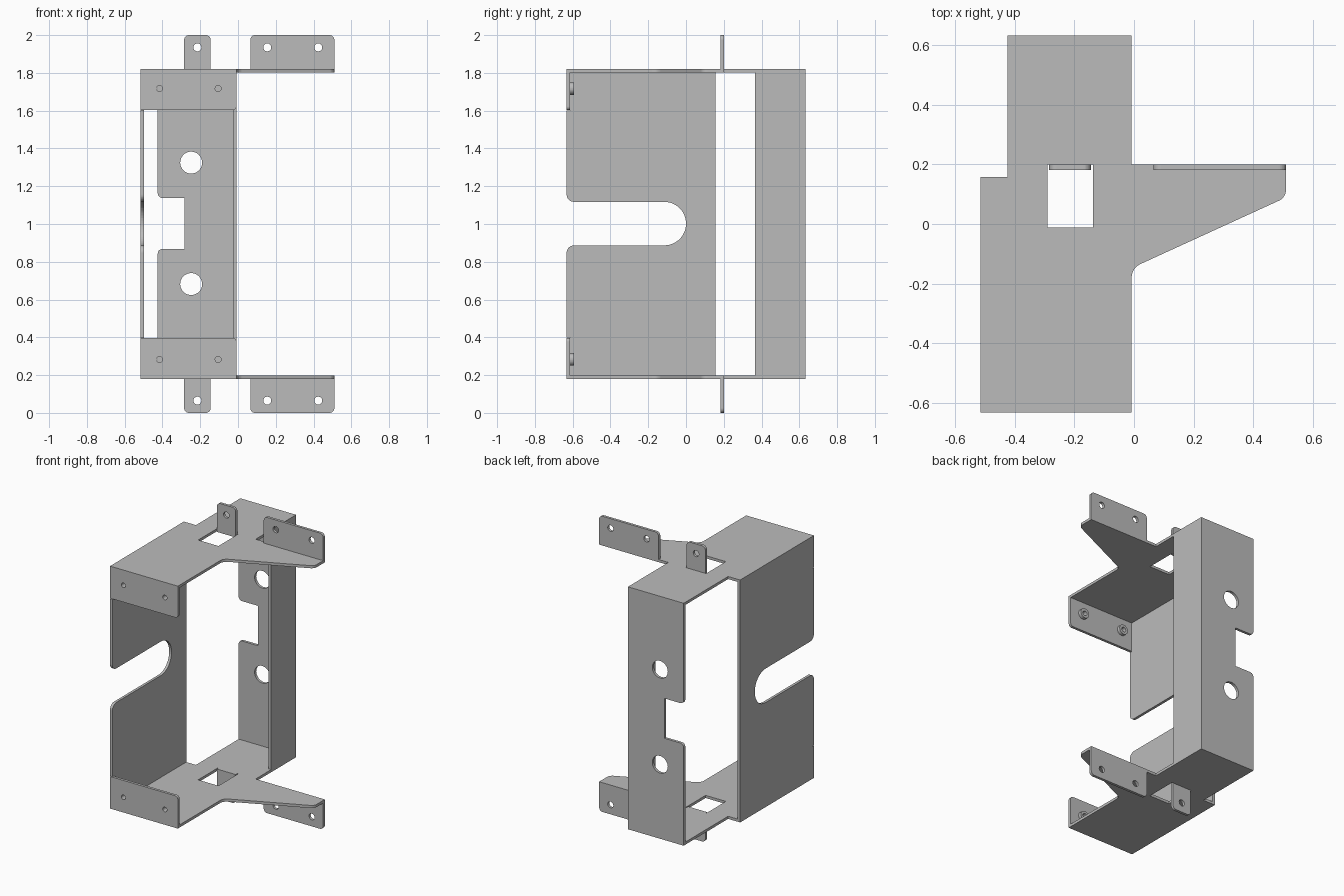
import bpy, bmesh, math
from mathutils import Vector

if "Cube" in bpy.data.objects:
    bpy.data.objects.remove(bpy.data.objects["Cube"])

T = 0.018          # sheet thickness
TOP = 1.82         # outer face of the top plate

steel = bpy.data.materials.new("grey sheet metal")
steel.diffuse_color = (0.5, 0.5, 0.5, 1)
steel.use_nodes = True
steel.node_tree.nodes["Principled BSDF"].inputs["Base Color"].default_value = steel.diffuse_color


def fillet(points, steps=8):
    """Outline points (u, v[, radius]) to a polygon with rounded corners."""
    out, n = [], len(points)
    for i, p in enumerate(points):
        c = Vector(p[:2])
        if len(p) < 3:
            out.append(c)
            continue
        a = (Vector(points[i - 1][:2]) - c).normalized()
        b = (Vector(points[(i + 1) % n][:2]) - c).normalized()
        half = a.angle(b) / 2
        d = p[2] / math.tan(half)
        centre = c + (a + b).normalized() * (p[2] / math.sin(half))
        v0, v1 = c + a * d - centre, c + b * d - centre
        ang = math.atan2(v0.x * v1.y - v0.y * v1.x, v0.dot(v1))
        for k in range(steps + 1):
            t = ang * k / steps
            out.append(centre + Vector((v0.x * math.cos(t) - v0.y * math.sin(t),
                                        v0.x * math.sin(t) + v0.y * math.cos(t))))
    return out


def circle(u, v, r, n=32):
    return [Vector((u + r * math.cos(2 * math.pi * k / n),
                    v + r * math.sin(2 * math.pi * k / n))) for k in range(n)]


def box(u0, u1, v0, v1):
    return [(u0, v0), (u1, v0), (u1, v1), (u0, v1)]


def sheet(name, axis, start, outline, holes=(), depth=T, mirror=False):
    """Flat plate normal to an axis, filling start..start+depth along it."""
    cu = bpy.data.curves.new(name, 'CURVE')
    cu.dimensions, cu.fill_mode, cu.extrude = '2D', 'BOTH', depth / 2
    for loop in [outline, *holes]:
        sp = cu.splines.new('POLY')
        sp.points.add(len(loop) - 1)
        for pt, q in zip(sp.points, loop):
            pt.co = (q[0], q[1], 0, 1)
        sp.use_cyclic_u = True
    tmp = bpy.data.objects.new(name + "_profile", cu)
    bpy.context.collection.objects.link(tmp)
    bpy.context.view_layer.update()
    dg = bpy.context.evaluated_depsgraph_get()
    me = bpy.data.meshes.new_from_object(tmp.evaluated_get(dg))
    bpy.data.objects.remove(tmp)
    bm = bmesh.new()
    bm.from_mesh(me)
    bmesh.ops.remove_doubles(bm, verts=bm.verts, dist=1e-5)
    for v in bm.verts:
        u, w, h = v.co
        h += start + depth / 2
        x, y, z = {'X': (h, u, w), 'Y': (u, h, w), 'Z': (u, w, h)}[axis]
        v.co = (x, y, z - 1)
    bmesh.ops.recalc_face_normals(bm, faces=bm.faces)
    for f in bm.faces:
        f.smooth = False
    bm.to_mesh(me)
    bm.free()
    me.materials.clear()
    me.materials.append(steel)
    ob = bpy.data.objects.new(name, me)
    ob.location.z = 1
    bpy.context.collection.objects.link(ob)
    if mirror:      # bottom copy, reflected about mid height
        m = ob.modifiers.new("mirror", 'MIRROR')
        m.use_axis = (False, False, True)
    return ob


LO, HI = 2 - TOP + T, TOP - T      # space between the two end plates

# top and bottom plates with angled arm and square window
sheet("end_plate", 'Z', HI, fillet([
    (-0.515, -0.632), (-0.008, -0.632), (-0.008, -0.148, 0.05), (0.51, 0.089, 0.04),
    (0.51, 0.2), (-0.008, 0.2), (-0.008, 0.632), (-0.425, 0.632),
    (-0.425, 0.157), (-0.515, 0.157)]),
    [box(-0.29, -0.138, -0.012, 0.2)], mirror=True)

# upright mounting tabs
sheet("narrow_tab", 'Y', 0.2 - T, fillet([
    (-0.285, HI), (-0.145, HI), (-0.145, 2, 0.025), (-0.285, 2, 0.025)]),
    [circle(-0.215, 1.935, 0.021)], mirror=True)
sheet("wide_tab", 'Y', 0.2 - T, fillet([
    (0.065, TOP), (0.51, TOP), (0.51, 2, 0.025), (0.065, 2, 0.025)]),
    [circle(x, 1.935, 0.021) for x in (0.155, 0.425)], mirror=True)

# front flanges with threaded bushes behind the holes
bolts = (-0.415, -0.105)
sheet("front_flange", 'Y', -0.632, fillet([
    (-0.515, 1.603), (-0.008, 1.603, 0.02), (-0.008, HI), (-0.515, HI)]),
    [circle(x, 1.717, 0.016) for x in bolts], mirror=True)
for x in bolts:
    sheet("flange_bush", 'Y', -0.632 + T, circle(x, 1.717, 0.033),
          [circle(x, 1.717, 0.016)], depth=0.022, mirror=True)

# left side wall with open round-ended slot
F = -0.632
sheet("side_wall", 'X', -0.515, fillet([
    (F + T, LO), (0.157, LO), (0.157, HI), (F + T, HI), (F + T, 1.6), (F, 1.6),
    (F, 1.117, 0.04), (0, 1.117, 0.1145), (0, 0.887, 0.1145), (F, 0.887, 0.04),
    (F, 0.4), (F + T, 0.4)], 12))

# back wall with notch and two holes, and its folded return
sheet("back_wall", 'Y', 0.632 - T, fillet([
    (-0.425, LO), (-0.008 - T, LO), (-0.008 - T, HI), (-0.425, HI),
    (-0.425, 1.138, 0.025), (-0.282, 1.138), (-0.282, 0.868), (-0.425, 0.868, 0.025)]),
    [circle(-0.248, z, 0.058, 48) for z in (0.682, 1.325)])
sheet("back_return", 'X', -0.008 - T, box(0.365, 0.632, LO, HI))
